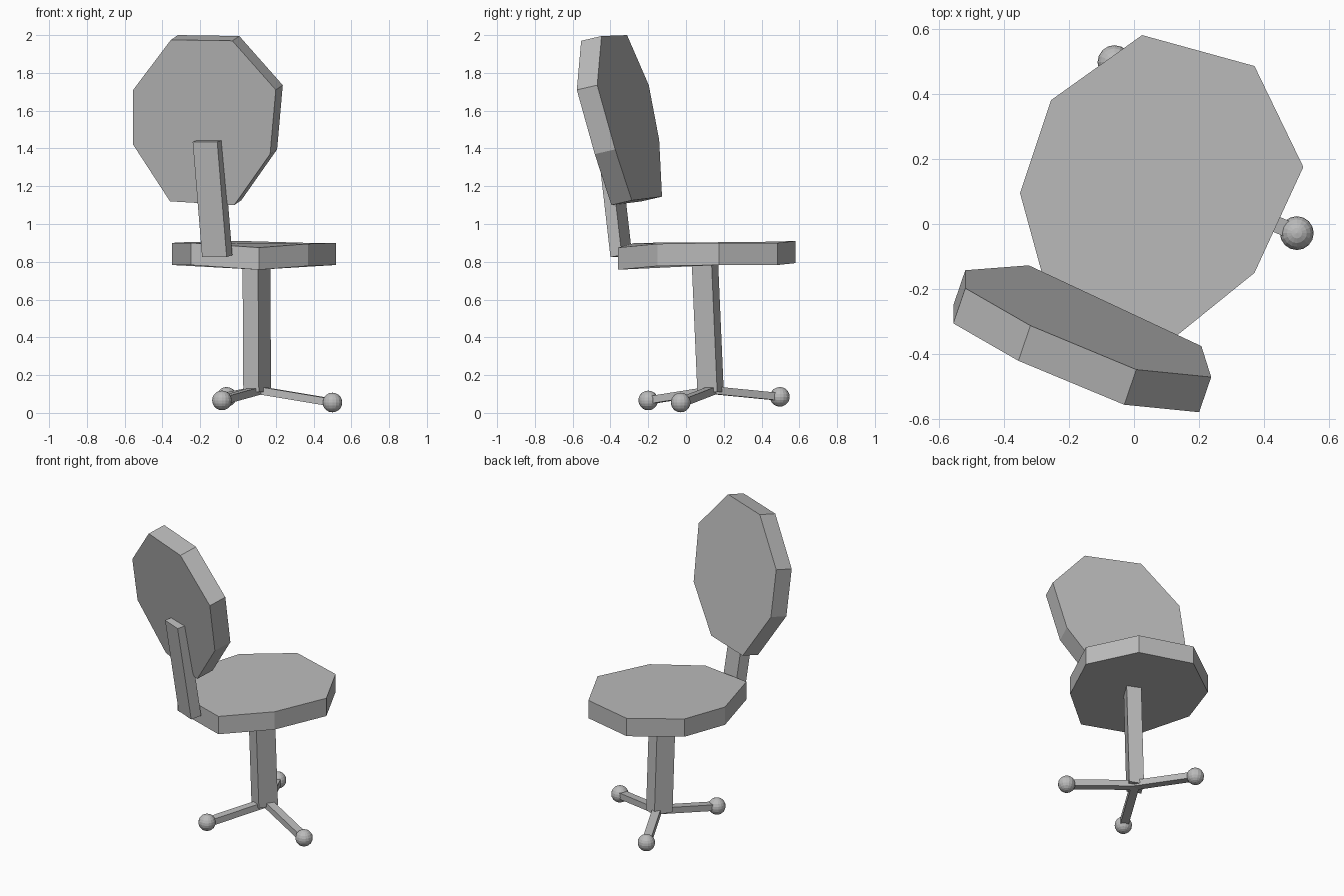
import bpy
import bmesh
from mathutils import Vector

cube = bpy.data.objects.get("Cube")
if cube:
    bpy.data.objects.remove(cube, do_unlink=True)

GREY = (0.5, 0.5, 0.5, 1.0)
grey = bpy.data.materials.new("plain grey")
grey.use_nodes = True
grey.diffuse_color = GREY
grey.node_tree.nodes["Principled BSDF"].inputs["Base Color"].default_value = GREY


def finish(name, bm):
    bmesh.ops.recalc_face_normals(bm, faces=bm.faces)
    mesh = bpy.data.meshes.new(name)
    bm.to_mesh(mesh)
    bm.free()
    mesh.materials.append(grey)
    obj = bpy.data.objects.new(name, mesh)
    bpy.context.collection.objects.link(obj)
    return obj


def loft(name, ring, offset):
    """Closed solid between a ring of points and the same ring moved by offset."""
    bm = bmesh.new()
    near = [bm.verts.new(p) for p in ring]
    far = [bm.verts.new(Vector(p) + Vector(offset)) for p in ring]
    bm.faces.new(near)
    bm.faces.new(far[::-1])
    n = len(ring)
    for i in range(n):
        j = (i + 1) % n
        bm.faces.new((near[i], near[j], far[j], far[i]))
    return finish(name, bm)


def beam(name, start, end, width, height):
    """Rectangular bar running from start to end."""
    start, end = Vector(start), Vector(end)
    run = (end - start).normalized()
    side = run.cross(Vector((0, 0, 1))).normalized() * width / 2
    up = side.cross(run).normalized() * height / 2
    ring = [start + side + up, start + side - up, start - side - up, start - side + up]
    return loft(name, ring, end - start)


def ball(name, centre, radius):
    bm = bmesh.new()
    bmesh.ops.create_uvsphere(bm, u_segments=16, v_segments=10, radius=radius)
    bmesh.ops.translate(bm, verts=bm.verts, vec=centre)
    return finish(name, bm)


# Seat: uneven octagonal slab, drooping at its front corner
seat_ring = [(0.025, 0.58, 0.91), (0.37, 0.485, 0.90), (0.52, 0.175, 0.90),
             (0.37, -0.15, 0.895), (0.11, -0.36, 0.875), (-0.25, -0.27, 0.90),
             (-0.35, 0.095, 0.90), (-0.255, 0.38, 0.905)]
loft("seat", seat_ring, (0, 0, -0.117))

# Backrest: tilted octagonal slab
back_ring = [(-0.555, -0.305, 1.71), (-0.555, -0.25, 1.42), (-0.36, -0.235, 1.12),
             (-0.02, -0.395, 1.10), (0.17, -0.483, 1.37), (0.20, -0.578, 1.71),
             (-0.03, -0.555, 1.97), (-0.355, -0.42, 1.975)]
loft("backrest", back_ring, (0.037, 0.108, 0.025))

# Flat bar joining seat and backrest
bar_ring = [(-0.19, -0.345, 0.825), (-0.06, -0.40, 0.825),
            (-0.03, -0.34, 0.835), (-0.16, -0.285, 0.835)]
loft("backrest_bar", bar_ring, (-0.05, -0.07, 0.61))

# Leaning square column under the seat
column_ring = [(0.11, 0.06, 0.11), (0.175, 0.165, 0.11),
               (0.09, 0.20, 0.11), (0.028, 0.10, 0.11)]
loft("column", column_ring, (-0.004, -0.03, 0.69))

# Three legs, each ending in a ball foot
hub = (0.11, 0.14, 0.12)
feet = {"left": (0.5, -0.028, 0.055), "back": (-0.06, 0.497, 0.085),
        "front_right": (-0.085, -0.20, 0.066)}
for side, foot in feet.items():
    beam(side + "_leg", hub, foot, 0.05, 0.04)
    ball(side + "_foot", foot, 0.052)
